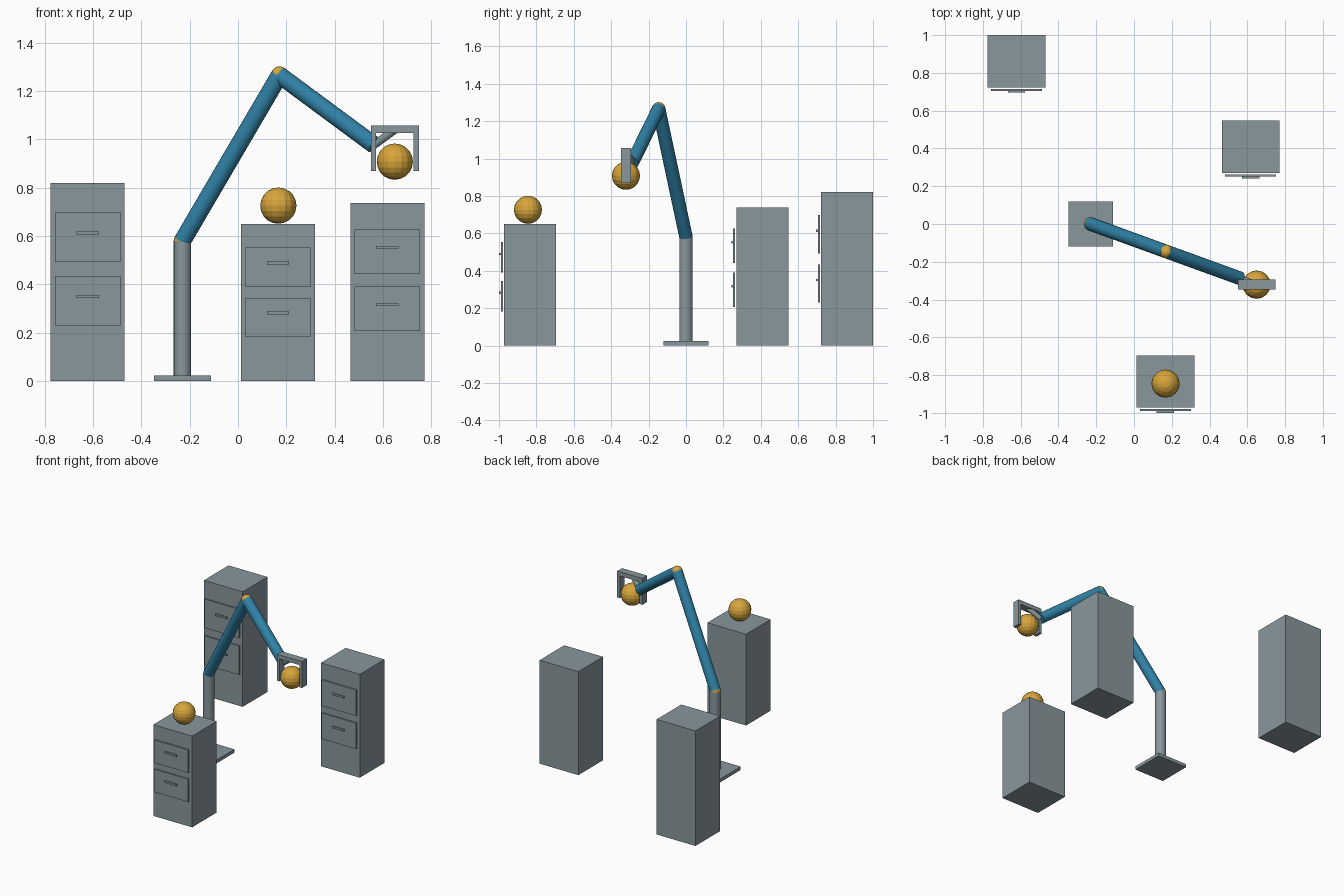
import bpy
import bmesh
from mathutils import Vector, Matrix

if "Cube" in bpy.data.objects:
    bpy.data.objects.remove(bpy.data.objects["Cube"])


def material(name, rgb):
    m = bpy.data.materials.new(name)
    m.diffuse_color = (*rgb, 1)
    m.use_nodes = True
    m.node_tree.nodes["Principled BSDF"].inputs["Base Color"].default_value = m.diffuse_color
    return m


GREY = material("metal grey", (0.25, 0.31, 0.335))
BLUE = material("arm blue", (0.03, 0.225, 0.39))
AMBER = material("ball amber", (0.68, 0.38, 0.045))


def finish(name, bm, mat):
    me = bpy.data.meshes.new(name)
    bm.to_mesh(me)
    bm.free()
    me.materials.append(mat)
    ob = bpy.data.objects.new(name, me)
    bpy.context.collection.objects.link(ob)
    return ob


def box(name, lo, hi, mat=GREY):
    lo, hi = Vector(lo), Vector(hi)
    bm = bmesh.new()
    bmesh.ops.create_cube(bm, size=1, matrix=Matrix.Translation((lo + hi) / 2)
                          @ Matrix.Diagonal((*(hi - lo), 1)))
    return finish(name, bm, mat)


def rod(name, a, b, r, mat, sides=20):
    a, b = Vector(a), Vector(b)
    d = b - a
    mw = Matrix.Translation((a + b) / 2) @ d.to_track_quat('Z', 'Y').to_matrix().to_4x4()
    bm = bmesh.new()
    bmesh.ops.create_cone(bm, cap_ends=True, segments=sides, radius1=r, radius2=r,
                          depth=d.length, matrix=mw)
    return finish(name, bm, mat)


def ball(name, c, r, segs=16, rings=10):
    bm = bmesh.new()
    bmesh.ops.create_uvsphere(bm, u_segments=segs, v_segments=rings, radius=r,
                              matrix=Matrix.Translation(c))
    return finish(name, bm, AMBER)


# Cabinets with two drawers each
def cabinet(name, x, face, h):
    box(name, (x - 0.153, face, 0), (x + 0.153, face + 0.277, h))
    for tag, f in (("lower", 0.405), ("upper", 0.725)):
        z = f * h
        box(f"{name}_{tag}_drawer", (x - 0.135, face - 0.018, z - 0.125 * h),
            (x + 0.135, face - 0.007, z + 0.125 * h))
        box(f"{name}_{tag}_handle", (x - 0.046, face - 0.028, z + 0.012),
            (x + 0.046, face - 0.017, z + 0.025))


cabinet("left_cabinet", -0.622, 0.723, 0.82)
cabinet("right_cabinet", 0.618, 0.27, 0.737)
cabinet("front_cabinet", 0.166, -0.972, 0.65)

# Robot arm
shoulder = (-0.23, 0, 0.58)
elbow = (0.172, -0.146, 1.266)
wrist = (0.563, -0.288, 0.977)
gx, gy = 0.649, -0.321
box("base_plate", (-0.348, -0.119, 0), (-0.112, 0.119, 0.024))
rod("column", (-0.23, 0, 0.02), shoulder, 0.036, GREY)
rod("upper_arm", shoulder, elbow, 0.036, BLUE)
rod("forearm", elbow, wrist, 0.036, BLUE)
ball("shoulder_joint", shoulder, 0.036)
ball("elbow_joint", elbow, 0.036)
rod("wrist_rod", wrist, (gx, gy, 1.04), 0.017, GREY, 12)

# Gripper
box("gripper_bar", (gx - 0.099, gy - 0.027, 1.027), (gx + 0.099, gy + 0.027, 1.057))
for tag, s in (("left", -1), ("right", 1)):
    cx = gx + s * 0.0885
    box(f"{tag}_finger", (cx - 0.0105, gy - 0.027, 0.869), (cx + 0.0105, gy + 0.027, 1.03))

# Balls
ball("held_ball", (gx, gy, 0.908), 0.075)
ball("resting_ball", (0.167, -0.845, 0.726), 0.075)
